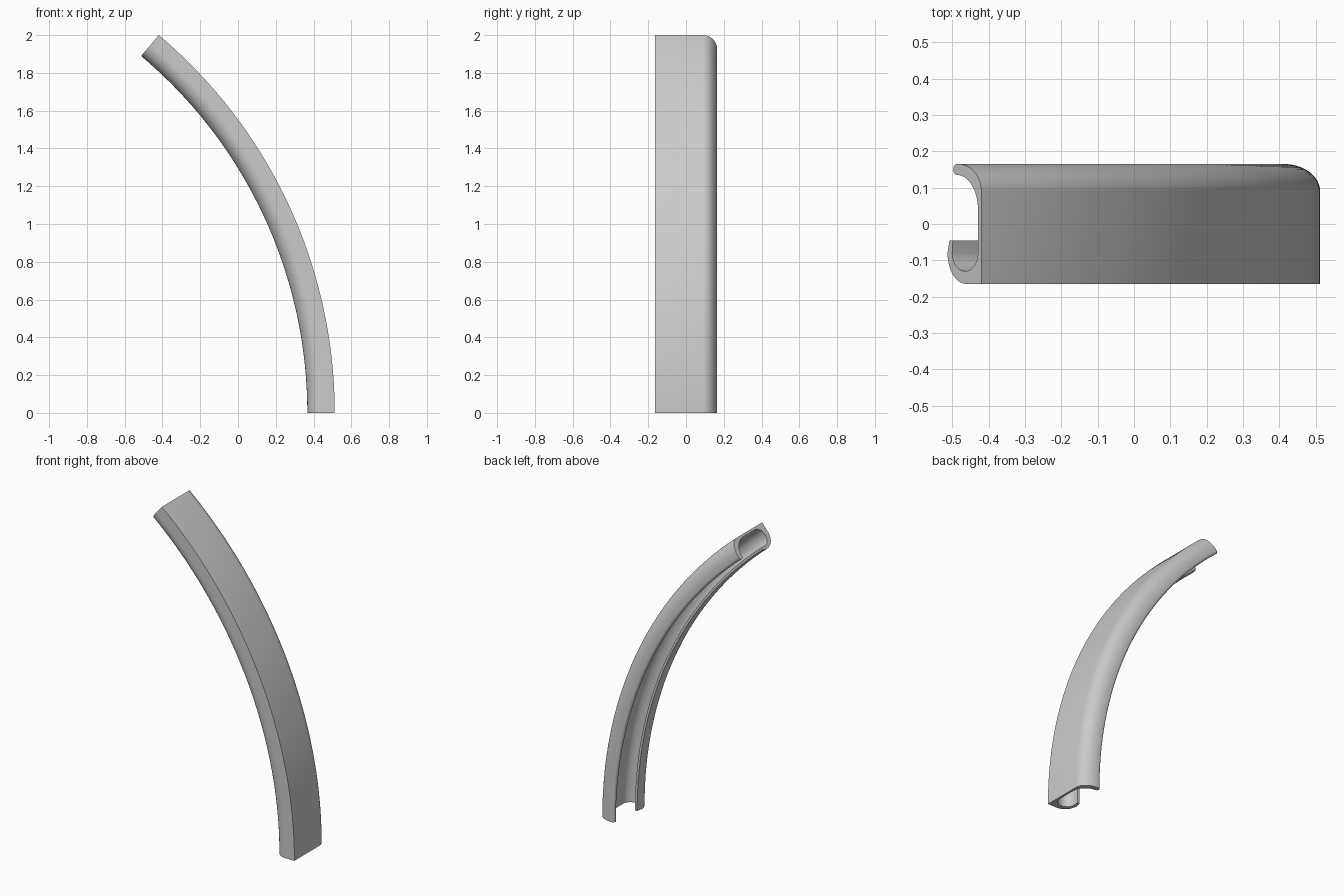
import bpy, bmesh
from math import sin, cos, radians

cube = bpy.data.objects.get("Cube")
if cube:
    bpy.data.objects.remove(cube, do_unlink=True)

RADIUS = 2.613          # outer radius of the bend
SWEEP = radians(49.95)
CENTRE_X = 0.512 - RADIUS
STEPS = 64


def arc(cx, cy, rx, ry, start, end, n=12):
    """Points along an elliptical arc, in (depth, y)."""
    angles = [radians(start + (end - start) * i / n) for i in range(n + 1)]
    return [(cx + rx * cos(a), cy + ry * sin(a)) for a in angles]


# Hooked channel cross-section: depth inward from the outer wall, and y
section = [(0, -0.165)]
section += arc(0.1, 0.09, 0.1, 0.075, 180, 90)             # rounded back shoulder
section += arc(0.105, 0.15, 0.015, 0.015, 90, -90, 10)     # rounded back lip
section += arc(0.105, 0.04, 0.09, 0.095, 90, 180)          # inside of shoulder
section += arc(0.07, -0.08, 0.055, 0.05, 180, 360, 24)     # inside of front hook
section += [(0.122, -0.045), (0.137, -0.045)]              # hook lip
section += arc(0.065, -0.08, 0.08, 0.085, 360, 270)        # outside of front hook

# Sweep the section along the bend
bm = bmesh.new()
rings = []
for i in range(STEPS + 1):
    t = SWEEP * i / STEPS
    rings.append([bm.verts.new((CENTRE_X + (RADIUS - d) * cos(t), y,
                                (RADIUS - d) * sin(t))) for d, y in section])
count = len(section)
for low, high in zip(rings, rings[1:]):
    for j in range(count):
        k = (j + 1) % count
        bm.faces.new((low[j], low[k], high[k], high[j]))

# End caps
caps = [bm.faces.new(rings[0]), bm.faces.new(rings[-1])]
bmesh.ops.recalc_face_normals(bm, faces=bm.faces)
bmesh.ops.triangulate(bm, faces=caps)

mesh = bpy.data.meshes.new("curved_channel")
bm.to_mesh(mesh)
bm.free()
channel = bpy.data.objects.new("curved_channel", mesh)
bpy.context.collection.objects.link(channel)

# Plain grey material
grey = bpy.data.materials.new("light_grey")
grey.use_nodes = True
colour = (0.6, 0.6, 0.6, 1)
grey.diffuse_color = colour
grey.node_tree.nodes["Principled BSDF"].inputs["Base Color"].default_value = colour
mesh.materials.append(grey)

# Smooth curves with crisp corners
bpy.ops.object.select_all(action='DESELECT')
channel.select_set(True)
bpy.context.view_layer.objects.active = channel
bpy.ops.object.shade_smooth_by_angle(angle=radians(30))
